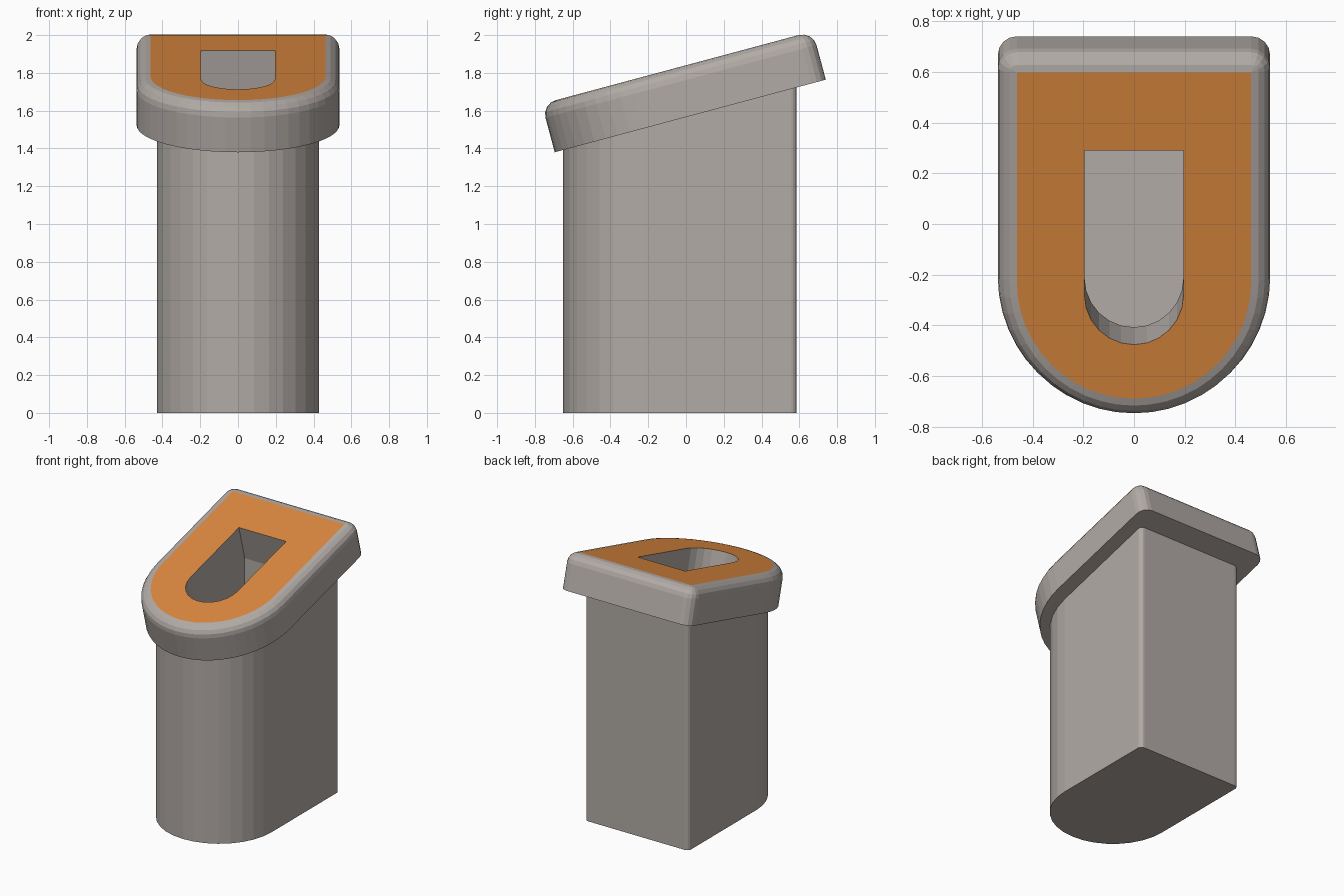
import bpy, bmesh
from math import sin, cos, tan, pi, radians

if "Cube" in bpy.data.objects:
    bpy.data.objects.remove(bpy.data.objects["Cube"])

TILT = radians(15)


def outline(w, front, back, r, arc=16, corner=4, facets=None):
    """D-shaped outline: round front (facets sides), square back with corner radius r."""
    cy = front + w
    facets = facets or arc
    pts = []
    for i in range(arc + 1):
        a = pi + pi * round(i * facets / arc) / facets
        pts.append((w * cos(a), cy + w * sin(a)))
    for sx, a0 in ((1, 0), (-1, pi / 2)):
        for i in range(corner + 1):
            a = a0 + pi / 2 * i / corner
            pts.append((sx * (w - r) + r * cos(a), back - r + r * sin(a)))
    return pts


def flat(pts, z):
    return [(x, y, z) for x, y in pts]


def tilted(pts, h):
    """Place an outline on the sloping plane, raised h along its normal."""
    return [(x, y - h * sin(TILT), 1.566 + y * tan(TILT) + h * cos(TILT)) for x, y in pts]


def material(name, color):
    m = bpy.data.materials.new(name)
    m.diffuse_color = (*color, 1)
    m.use_nodes = True
    m.node_tree.nodes["Principled BSDF"].inputs["Base Color"].default_value = m.diffuse_color
    return m


def loft(name, rings, materials, closed=False):
    """Skin the rings; closed joins last to first, otherwise both ends are capped."""
    bm = bmesh.new()
    loops = [[bm.verts.new(p) for p in ring] for ring in rings]
    n = len(loops[0])
    pairs = list(zip(loops, loops[1:]))
    if closed:
        pairs.append((loops[-1], loops[0]))
    for k, (a, b) in enumerate(pairs):
        for i in range(n):
            j = (i + 1) % n
            f = bm.faces.new((a[i], a[j], b[j], b[i]))
            f.material_index = int(k == 0 and closed)
    if not closed:
        bm.faces.new(loops[0])
        bm.faces.new(loops[-1])
    bmesh.ops.remove_doubles(bm, verts=bm.verts, dist=0.0005)
    bmesh.ops.recalc_face_normals(bm, faces=bm.faces)
    me = bpy.data.meshes.new(name)
    bm.to_mesh(me)
    bm.free()
    for m in materials:
        me.materials.append(m)
    ob = bpy.data.objects.new(name, me)
    bpy.context.collection.objects.link(ob)
    return ob


grey = material("warm_grey", (0.445, 0.407, 0.381))
orange = material("orange", (0.72, 0.25, 0.05))

# Upright body with a deep vertical pocket
outer = outline(0.43, -0.65, 0.585, 0.03)
pocket = outline(0.195, -0.407, 0.358, 0, facets=12)
loft("body", [flat(outer, 0), tilted(outer, 0), tilted(pocket, 0), flat(pocket, 0.005)], [grey])

# Sloping cap: orange top face first, then rounded rim, side, underside and slot wall
H, R, STEPS = 0.265, 0.075, 4
slot = outline(0.195, -0.407, 0.358, 0, arc=24, facets=12)
rings = [tilted(slot, H)]
for i in range(STEPS + 1):
    a = pi / 2 * i / STEPS
    d = R * (1 - sin(a))
    rings.append(tilted(outline(0.537 - d, -0.695 + d, 0.74 - d, R - d, 24), H - R + R * cos(a)))
rings.append(tilted(outline(0.537, -0.695, 0.74, R, 24), 0))
rings.append(tilted(slot, 0))
loft("cap", rings, [grey, orange], closed=True)
